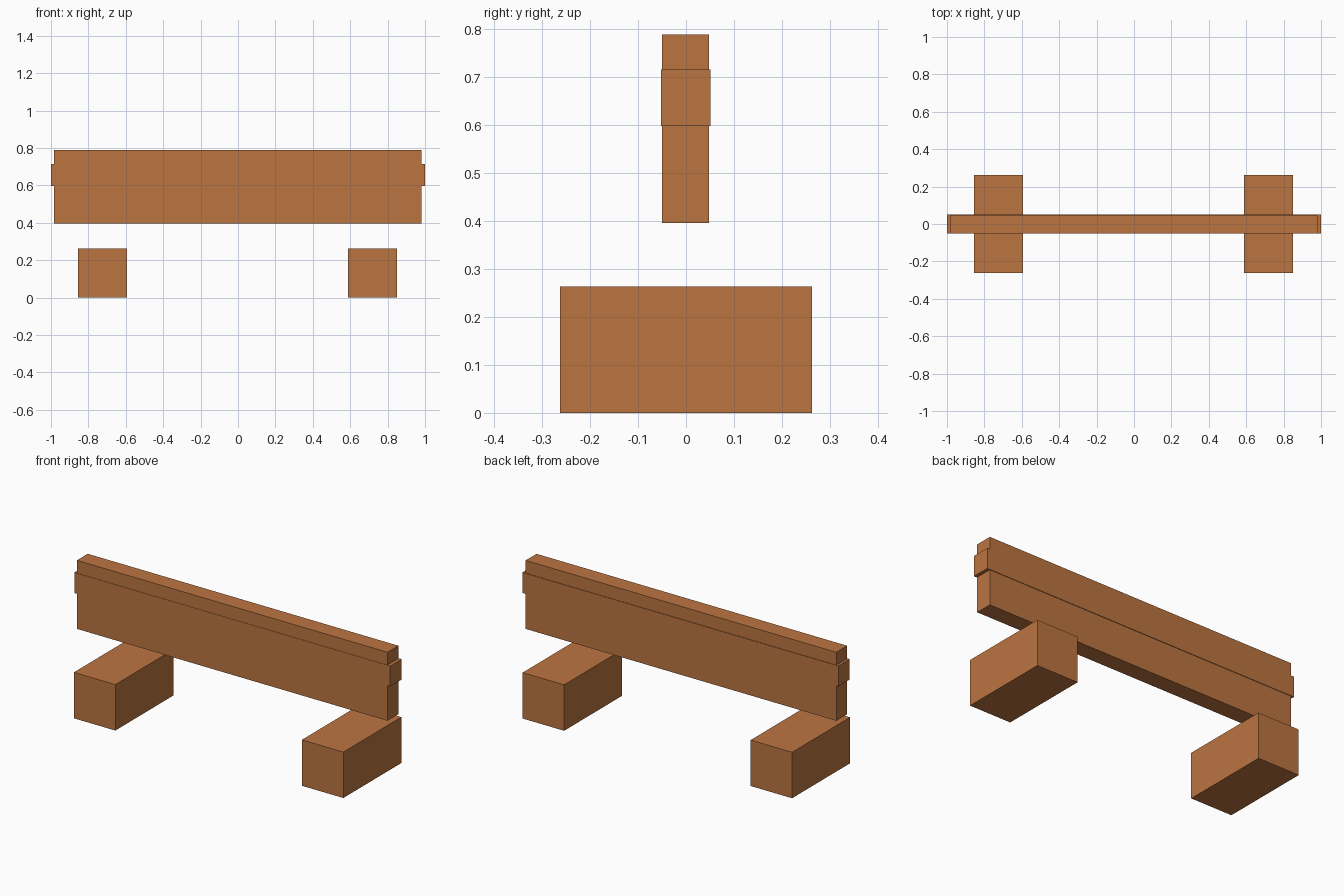
import bpy

cube = bpy.data.objects.get("Cube")
if cube:
    bpy.data.objects.remove(cube, do_unlink=True)

# Single warm wood colour
wood = bpy.data.materials.new("warm_wood")
wood.use_nodes = True
colour = (0.50, 0.178, 0.053, 1)
wood.diffuse_color = colour
wood.node_tree.nodes["Principled BSDF"].inputs["Base Color"].default_value = colour


def box(name, low, high):
    """Flat-sided box between two opposite corners."""
    centre = [(a + b) / 2 for a, b in zip(low, high)]
    size = [b - a for a, b in zip(low, high)]
    bpy.ops.mesh.primitive_cube_add(size=1, location=centre)
    ob = bpy.context.object
    ob.name = name
    ob.scale = size
    bpy.ops.object.transform_apply(location=False, rotation=False, scale=True)
    ob.data.materials.append(wood)
    return ob


# Upright plank with a slightly proud band running around it
box("plank", (-0.985, -0.05, 0.396), (0.981, 0.048, 0.788))
box("plank_band", (-1, -0.052, 0.598), (1, 0.051, 0.715))

# Two separate ground blocks below the plank
for side, x in (("right", -0.724), ("left", 0.719)):
    box(side + "_foot_block", (x - 0.131, -0.262, 0), (x + 0.131, 0.262, 0.263))
